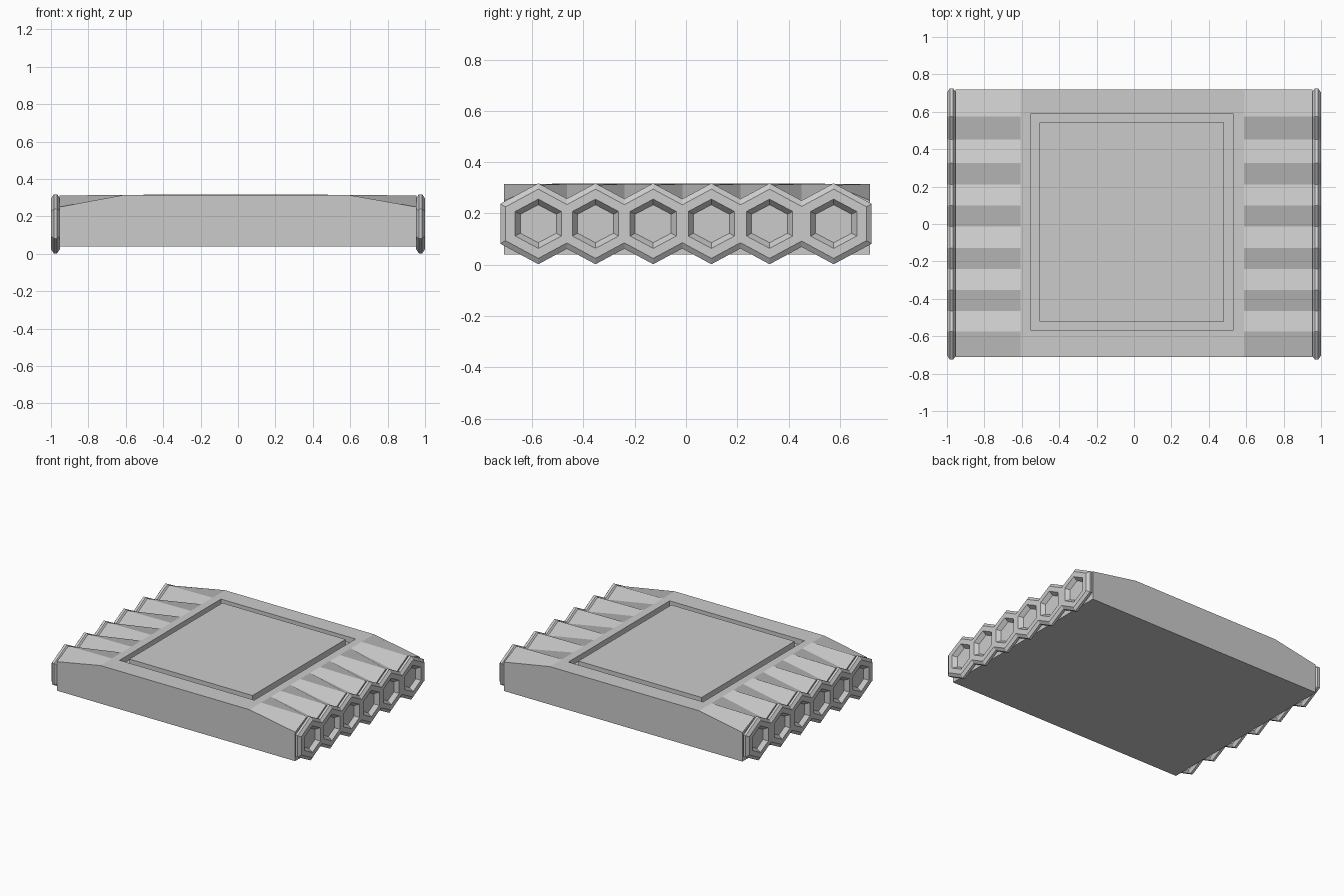
import bpy, bmesh

if "Cube" in bpy.data.objects:
    bpy.data.objects.remove(bpy.data.objects["Cube"])

CENTRES = [-0.576, -0.353, -0.128, 0.099, 0.326, 0.576]
END = 0.724            # outer half length of the end plates
ZC, R, SLOPE = 0.16, 0.158, 0.54
TOP = 0.317
MIDS = [(a + b) / 2 for a, b in zip(CENTRES, CENTRES[1:])]
BOUNDS = [-END] + MIDS + [END]


def finish(bm, name):
    bmesh.ops.remove_doubles(bm, verts=bm.verts, dist=0.0005)
    bmesh.ops.recalc_face_normals(bm, faces=bm.faces)
    mesh = bpy.data.meshes.new(name)
    bm.to_mesh(mesh)
    bm.free()
    obj = bpy.data.objects.new(name, mesh)
    bpy.context.collection.objects.link(obj)
    return obj


def face(bm, pts):
    bm.faces.new([bm.verts.new(p) for p in pts])


def loft(bm, rings, skip=()):
    for a, b in zip(rings, rings[1:]):
        n = len(a)
        for i in range(n):
            if i in skip and rings.index(a) < 3:
                continue
            j = (i + 1) % n
            face(bm, [a[i], a[j], b[j], b[i]])


def hex_ring(x, yc, left, right, top, zl, zr):
    return [(x, yc, ZC + top), (x, right, ZC + zr), (x, right, ZC - zr),
            (x, yc, ZC - top), (x, left, ZC - zl), (x, left, ZC + zl)]


# chamfered row of merged hexagons with tapered recesses
def end_plate(name, s):
    bm = bmesh.new()
    for k, yc in enumerate(CENTRES):
        left, right = BOUNDS[k], BOUNDS[k + 1]
        first, last = k == 0, k == len(CENTRES) - 1

        def outline(x, inset):
            l = left + (0.02 if first and inset else 0)
            r = right - (0.02 if last and inset else 0)
            t = R - (0.023 if inset else 0)
            return hex_ring(s * x, yc, l, r, t,
                            t - SLOPE * (yc - l), t - SLOPE * (r - yc))

        rings = [outline(0.952, True), outline(0.967, False),
                 outline(0.985, False), outline(1.0, True),
                 hex_ring(s * 1.0, yc, yc - 0.09, yc + 0.09, 0.096, 0.048, 0.048),
                 hex_ring(s * 0.972, yc, yc - 0.07, yc + 0.07, 0.074, 0.037, 0.037)]
        # edges 1 and 4 are the joints between neighbours
        skip = [e for e, free in ((1, last), (4, first)) if not free]
        loft(bm, rings, skip)
        face(bm, rings[-1])
        face(bm, rings[0])
    finish(bm, name)


end_plate("right_hex_plate", 1)
end_plate("left_hex_plate", -1)


# main block: flat plateau blending into ridged shoulders
bm = bmesh.new()
Y0, Y1, Z0, XE = -0.71, 0.718, 0.04, 0.955
XL, XR = -0.607, 0.588
stations = [(Y0, 0.25)]
for k, yc in enumerate(CENTRES):
    stations.append((yc, 0.311))
    if k < len(MIDS):
        stations.append((MIDS[k], ZC + R - SLOPE * (MIDS[k] - yc) - 0.007))
stations.append((Y1, 0.25))

for xe, xi in ((-XE, XL), (XE, XR)):
    for (ya, za), (yb, zb) in zip(stations, stations[1:]):
        face(bm, [(xe, ya, za), (xi, ya, TOP - 0.002),
                  (xi, yb, TOP - 0.002), (xe, yb, zb)])
    face(bm, [(xe, y, z) for y, z in stations] + [(xe, Y1, Z0), (xe, Y0, Z0)])

zt = TOP - 0.002
for y in (Y0, Y1):
    face(bm, [(-XE, y, Z0), (XE, y, Z0), (XE, y, 0.25),
              (XR, y, zt), (XL, y, zt), (-XE, y, 0.25)])
face(bm, [(-XE, Y0, Z0), (XE, Y0, Z0), (XE, Y1, Z0), (-XE, Y1, Z0)])


def rect(x0, x1, y0, y1, z):
    return [(x0, y0, z), (x1, y0, z), (x1, y1, z), (x0, y1, z)]


# plateau frame, groove and central panel
outer = (-0.55, 0.53, -0.57, 0.59)
inner = (-0.505, 0.482, -0.522, 0.543)
rings = [rect(XL, XR, Y0, Y1, zt), rect(*outer, zt), rect(*outer, zt - 0.04),
         rect(*inner, zt - 0.04), rect(*inner, TOP)]
loft(bm, rings)
face(bm, rings[-1])
finish(bm, "main_block")
